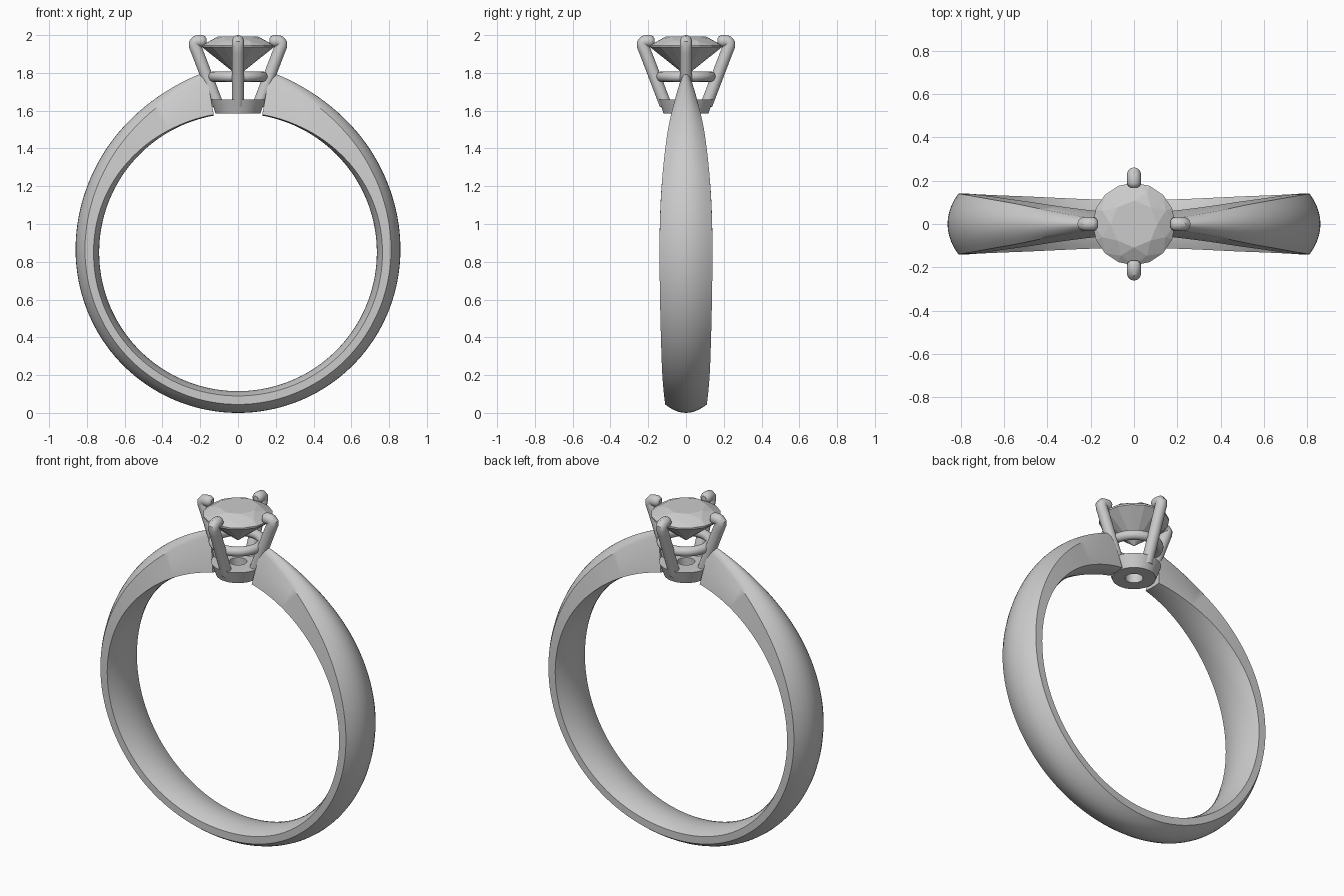
import bpy, bmesh
from math import sin, cos, pi, radians

if "Cube" in bpy.data.objects:
    bpy.data.objects.remove(bpy.data.objects["Cube"])

CZ = 0.85  # height of the finger-hole centre


def make(name, bm, smooth=True):
    bmesh.ops.recalc_face_normals(bm, faces=bm.faces[:])
    me = bpy.data.meshes.new(name)
    bm.to_mesh(me)
    bm.free()
    ob = bpy.data.objects.new(name, me)
    bpy.context.collection.objects.link(ob)
    if smooth:
        bpy.ops.object.select_all(action='DESELECT')
        ob.select_set(True)
        bpy.context.view_layer.objects.active = ob
        bpy.ops.object.shade_smooth_by_angle(angle=radians(35))
    return ob


def loft(bm, rings, closed):
    loops = [[bm.verts.new(p) for p in ring] for ring in rings]
    pairs = list(zip(loops, loops[1:]))
    if closed:
        pairs.append((loops[-1], loops[0]))
    for a, b in pairs:
        for i in range(len(a)):
            j = (i + 1) % len(a)
            bm.faces.new((a[i], a[j], b[j], b[i]))
    if not closed:
        bm.faces.new(loops[0])
        bm.faces.new(loops[-1])


# Band: angle from top, outer radius, dome height, outer and inner half width, inner edge radius
KEYS = [(10, .970, .030, .022, .055, .740),
        (25.5, .930, .040, .060, .078, .742),
        (42, .900, .047, .098, .105, .750),
        (66, .872, .050, .130, .132, .762),
        (90, .860, .050, .140, .140, .765),
        (135, .853, .048, .129, .129, .765),
        (180, .850, .045, .110, .110, .760)]
KEYS.append((225,) + KEYS[5][1:])


def band_at(deg):
    t = min(deg, 360 - deg)
    i = max(k for k in range(7) if KEYS[k][0] <= t + 1e-6)
    i = min(i, 5)
    a, b = KEYS[i], KEYS[i + 1]
    before, after = KEYS[max(i - 1, 0)], KEYS[i + 2]
    h = b[0] - a[0]
    u = (t - a[0]) / h
    out = []
    for c in range(1, 6):
        ma = (b[c] - before[c]) / (b[0] - before[0]) * h
        mb = (after[c] - a[c]) / (after[0] - a[0]) * h
        out.append((2*u**3 - 3*u**2 + 1) * a[c] + (u**3 - 2*u**2 + u) * ma
                   + (3*u**2 - 2*u**3) * b[c] + (u**3 - u**2) * mb)
    return out


rings = []
N = 136
for k in range(N + 1):
    deg = 10 + 340 * k / N
    ro, dome, wo, wi, edge = band_at(deg)
    steps = [-1 + i / 5 for i in range(11)]
    section = [(s * wo, ro - dome * s * s) for s in steps]
    section += [(-s * wi, .735 + (edge - .735) * s * s) for s in steps]
    a = radians(deg)
    rings.append([(r * sin(a), y, CZ + r * cos(a)) for y, r in section])
bm = bmesh.new()
loft(bm, rings, False)
make("band", bm)


# Seat with a through hole, and the rail between the prongs
def lathe(name, profile, n=48):
    bm = bmesh.new()
    loft(bm, [[(r * cos(2*pi*k/n), r * sin(2*pi*k/n), z) for r, z in profile]
              for k in range(n)], True)
    make(name, bm)


lathe("seat", [(.048, 1.585), (.118, 1.585), (.146, 1.66), (.048, 1.66)])
lathe("rail", [(.132 + .027 * cos(2*pi*i/16), 1.78 + .027 * sin(2*pi*i/16))
               for i in range(16)])

# Four prongs leaning outward, with tips bent over the stone
path = [(.108, 1.63, 1), (.217, 1.915, 1), (.229, 1.944, 1), (.230, 1.957, 1),
        (.222, 1.966, 1), (.207, 1.968, 1), (.188, 1.968, 1), (.176, 1.968, .85),
        (.168, 1.968, .5)]
for k, side in enumerate(("right", "back", "left", "front")):
    a = k * pi / 2
    rings = []
    for i, (r, z, s) in enumerate(path):
        p, q = path[max(i - 1, 0)], path[min(i + 1, len(path) - 1)]
        dx, dz = q[0] - p[0], q[1] - p[1]
        d = (dx * dx + dz * dz) ** .5
        ring = []
        for j in range(20):
            c, w = .032 * s * cos(j * pi / 10), .032 * s * sin(j * pi / 10)
            rr = r + c * dz / d
            ring.append((rr * cos(a) - w * sin(a), rr * sin(a) + w * cos(a), z - c * dx / d))
        rings.append(ring)
    bm = bmesh.new()
    loft(bm, rings, False)
    make(side + "_prong", bm)

# Brilliant-cut stone, flat facets: count, radius, height, turn
bm = bmesh.new()
for n, r, z, turn in ((8, .108, 1.992, 0), (8, .158, 1.970, .5), (16, .19, 1.946, 0),
                      (16, .19, 1.936, 0), (1, 0, 1.785, 0)):
    for k in range(n):
        a = 2 * pi * (k + turn) / n
        bm.verts.new((r * cos(a), r * sin(a), z))
bmesh.ops.convex_hull(bm, input=bm.verts[:])
bmesh.ops.dissolve_limit(bm, angle_limit=radians(1), verts=bm.verts[:], edges=bm.edges[:])
make("stone", bm, smooth=False)
